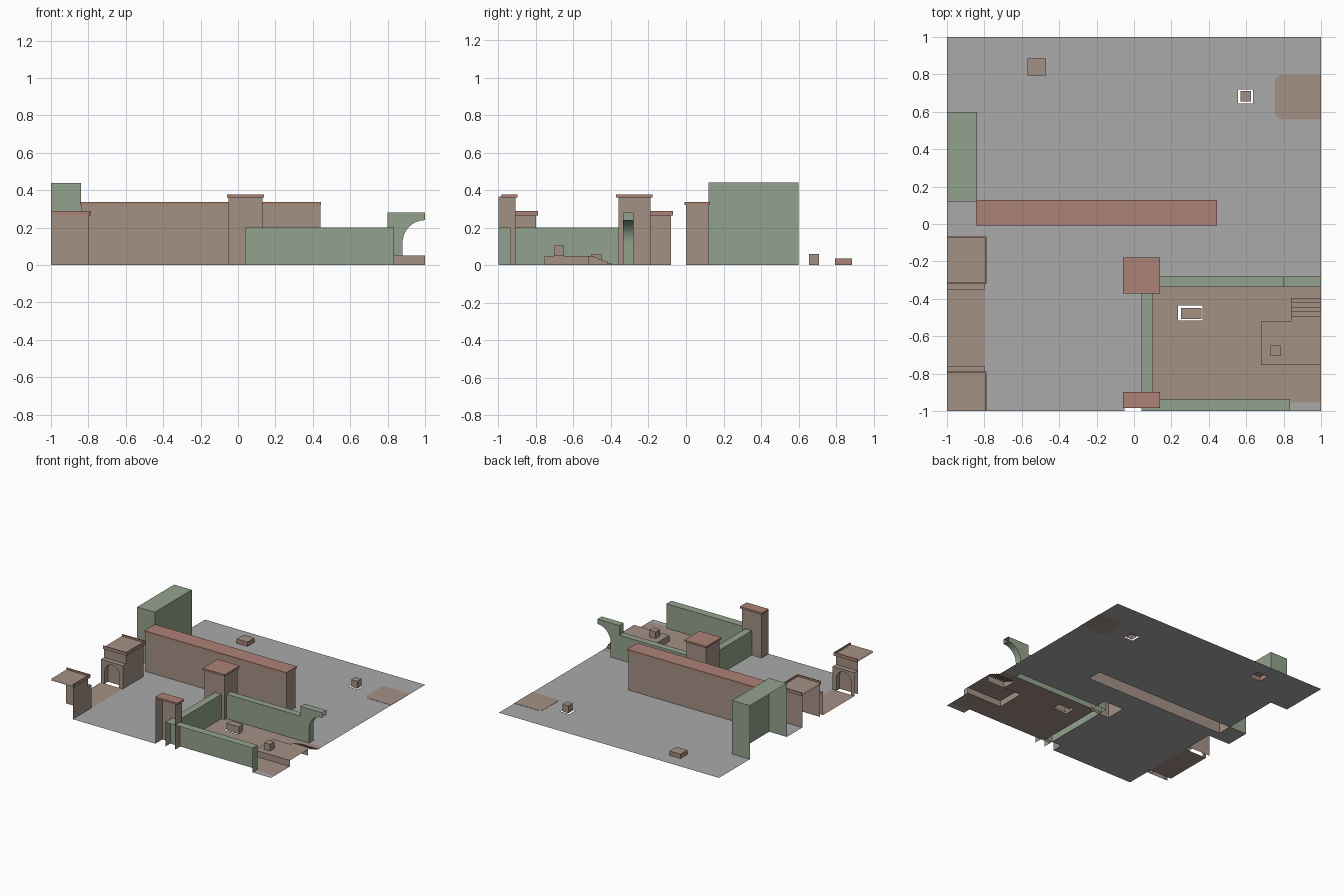
import bpy, bmesh, math
from mathutils import Vector

if "Cube" in bpy.data.objects:
    bpy.data.objects.remove(bpy.data.objects["Cube"], do_unlink=True)


def material(name, rgb):
    m = bpy.data.materials.new(name)
    m.use_nodes = True
    m.diffuse_color = (*rgb, 1)
    m.node_tree.nodes["Principled BSDF"].inputs["Base Color"].default_value = (*rgb, 1)
    return m


GREY = material("paving_grey", (0.40, 0.40, 0.41))
BROWN = material("stone_brown", (0.37, 0.285, 0.235))
RED = material("tile_red", (0.42, 0.225, 0.18))
GREEN = material("hedge_green", (0.295, 0.365, 0.27))

AXES = {"x": lambda u, v, w: (w, u, v),
        "y": lambda u, v, w: (u, w, v),
        "z": lambda u, v, w: (u, v, w)}


def finish(name, bm, mats):
    mesh = bpy.data.meshes.new(name)
    bm.to_mesh(mesh)
    bm.free()
    for m in mats:
        mesh.materials.append(m)
    ob = bpy.data.objects.new(name, mesh)
    bpy.context.collection.objects.link(ob)
    return ob


def prism(name, profile, axis, a, b, mat, skip=("-z",)):
    """Extrude a profile along an axis, leaving the listed outer sides open."""
    bm = bmesh.new()
    put = AXES[axis]
    base = bm.faces.new([bm.verts.new(put(u, v, a)) for u, v in profile])
    new = bmesh.ops.extrude_face_region(bm, geom=[base])["geom"]
    top = [g for g in new if isinstance(g, bmesh.types.BMVert)]
    bmesh.ops.translate(bm, verts=top, vec=Vector(put(0, 0, b - a)))
    bmesh.ops.recalc_face_normals(bm, faces=bm.faces[:])
    gone = set()
    for side in skip:
        i = "xyz".index(side[1])
        s = -1 if side[0] == "-" else 1
        limit = max(s * v.co[i] for v in bm.verts)
        gone.update(f for f in bm.faces
                    if all(abs(s * v.co[i] - limit) < 1e-5 for v in f.verts))
    bmesh.ops.delete(bm, geom=list(gone), context="FACES")
    return finish(name, bm, [mat])


def box(name, x, y, z, mat, skip=("-z",)):
    rect = [(x[0], y[0]), (x[1], y[0]), (x[1], y[1]), (x[0], y[1])]
    return prism(name, rect, "z", z[0], z[1], mat, skip)


def arc(cx, cy, r, start, end, n=12):
    steps = [math.radians(start + (end - start) * i / n) for i in range(n + 1)]
    return [(cx + r * math.cos(t), cy + r * math.sin(t)) for t in steps]


# Ground sheet: later rectangles override earlier ones, None is a hole
regions = [
    (-1, 1, -1, 1, 0),
    (-1, -0.8, -1, -0.08, None), (-1, -0.8, -0.76, -0.35, 1),
    (-1, -0.84, 0.12, 0.6, None), (-0.84, 0.44, 0, 0.12, None),
    (0.1, 1, -0.955, -0.335, 1),
    (0.04, 0.1, -1, -0.28, None), (0.04, 0.83, -1, -0.935, None),
    (0.04, 0.88, -0.335, -0.28, None),
    (-0.05, 0.13, -0.36, -0.19, None), (-0.05, 0.13, -1, -0.91, None),
    (0.235, 0.365, -0.515, -0.435, None), (0.555, 0.635, 0.645, 0.72, None),
    (-0.57, -0.47, 0.795, 0.885, None), (0.77, 1, 0.575, 0.785, None),
    (0.68, 1, -0.755, -0.52, None), (0.84, 1, -0.52, -0.395, None),
]
xs = sorted({v for r in regions for v in r[:2]})
ys = sorted({v for r in regions for v in r[2:4]})
bm = bmesh.new()
for x0, x1 in zip(xs, xs[1:]):
    for y0, y1 in zip(ys, ys[1:]):
        cx, cy = (x0 + x1) / 2, (y0 + y1) / 2
        kind = [r[4] for r in regions if r[0] < cx < r[1] and r[2] < cy < r[3]][-1]
        if kind is not None:
            f = bm.faces.new([bm.verts.new((x, y, 0)) for x, y in
                              ((x0, y0), (x1, y0), (x1, y1), (x0, y1))])
            f.material_index = kind
bmesh.ops.remove_doubles(bm, verts=bm.verts[:], dist=1e-5)
finish("ground", bm, [GREY, BROWN])

# Rounded earth patch
patch = [(1, 0.56), (1, 0.8)] + arc(0.79, 0.765, 0.035, 90, 180, 5) + arc(0.79, 0.595, 0.035, 180, 270, 5)
prism("earth_patch", patch, "z", 0, 0.002, BROWN, ())

# Long wall and its tiled coping
box("long_wall", (-0.84, 0.44), (0, 0.12), (0, 0.325), BROWN)
box("long_wall_coping", (-0.845, 0.445), (-0.008, 0.128), (0.322, 0.336), RED, ())

# Tall hedge on the outer edge
box("tall_hedge", (-1, -0.84), (0.12, 0.6), (0, 0.44), GREEN, ("-z", "-x"))

# Pillars
box("centre_pillar", (-0.05, 0.13), (-0.36, -0.19), (0, 0.365), BROWN)
box("centre_pillar_cap", (-0.06, 0.14), (-0.372, -0.178), (0.362, 0.377), RED, ())
box("front_pillar", (-0.05, 0.13), (-1, -0.91), (0, 0.365), BROWN, ("-z", "-y", "+z"))
box("front_pillar_cap", (-0.06, 0.14), (-0.985, -0.898), (0.362, 0.377), RED, ())

# Garden hedges; the rear one ends in a half arch
box("left_garden_hedge", (0.04, 0.1), (-0.935, -0.335), (0, 0.2), GREEN)
box("front_garden_hedge", (0.04, 0.833), (-1, -0.935), (0, 0.2), GREEN, ("-z", "-y"))
hedge = [(0.04, 0), (0.04, 0.2), (0.8, 0.2), (0.8, 0.28), (1, 0.28)]
hedge += arc(1, 0.12, 0.12, 90, 180) + [(0.88, 0)]
prism("arched_garden_hedge", hedge, "y", -0.335, -0.28, GREEN, ("-z", "+x"))

# Gate houses: body, arched panel and shallow cap with a red rim
panel = [(-1, 0), (-1, 0.19), (-0.8, 0.19), (-0.8, 0), (-0.835, 0)]
panel += arc(-0.9, 0.105, 0.065, 0, 180) + [(-0.965, 0)]


def gate(name, body, face, cap, cut):
    box(name + "_body", (-1, -0.8), body, (0, 0.268), BROWN, ("-z", "-x") + cut)
    prism(name + "_arch", panel, "y", face[0], face[1], BROWN, ("-z", "-x"))
    box(name + "_cap_top", (-1, -0.79), cap, (0.266, 0.276), BROWN, ("-x",) + cut)
    rim, t = (0.264, 0.29), 0.006
    box(name + "_rim_side", (-0.79 - t, -0.788), cap, rim, RED, ())
    box(name + "_rim_back", (-1, -0.788), (cap[1] - t, cap[1] + 0.002), rim, RED, ())
    if not cut:
        box(name + "_rim_front", (-1, -0.788), (cap[0] - 0.002, cap[0] + t), rim, RED, ())


gate("rear_gate", (-0.31, -0.08), (-0.35, -0.31), (-0.32, -0.07), ())
gate("front_gate", (-1, -0.8), (-0.8, -0.76), (-1, -0.79), ("-y",))

# Terrace with steps
box("terrace", (0.68, 1), (-0.755, -0.52), (0, 0.05), BROWN, ("-z", "+x"))
stairs = [(-0.52, 0), (-0.52, 0.05)]
for i in range(5):
    y, z = -0.491 + 0.024 * i, 0.05 - 0.01 * i
    stairs += [(y, z), (y, z - 0.01)]
prism("terrace_steps", stairs, "x", 0.84, 1, BROWN, ("-z", "+x"))

# Small blocks
box("terrace_block", (0.73, 0.785), (-0.705, -0.65), (0.05, 0.105), BROWN)
box("garden_bench", (0.25, 0.362), (-0.507, -0.45), (0, 0.06), BROWN)
box("yard_block", (0.57, 0.625), (0.655, 0.71), (0, 0.06), BROWN)
slab = box("yard_slab", (-0.57, -0.47), (0.795, 0.885), (0, 0.035), RED)
slab.data.materials.append(BROWN)
for p in slab.data.polygons:
    p.material_index = 1 if p.normal.z > 0.9 else 0
